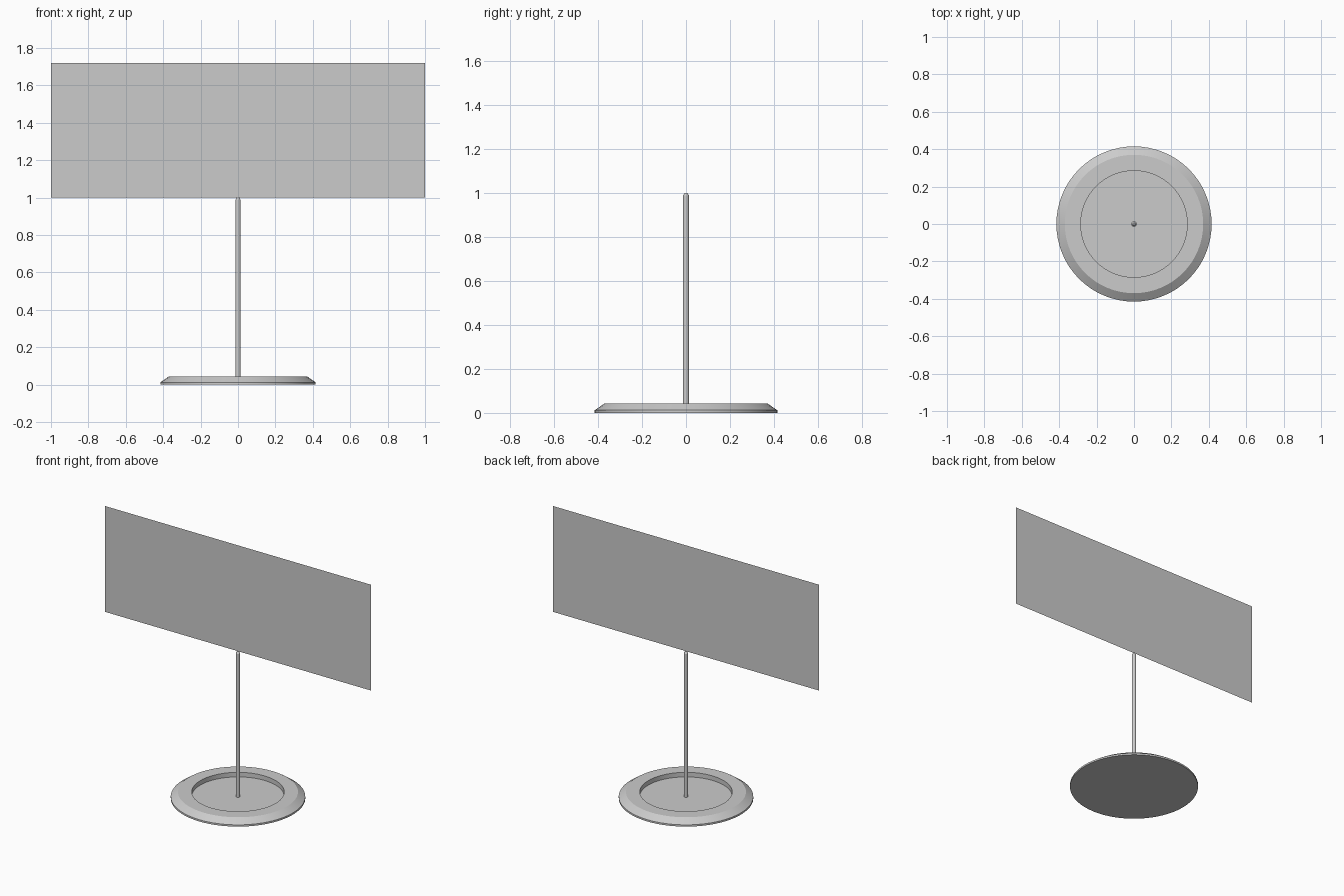
import bpy
import bmesh
import math

cube = bpy.data.objects.get("Cube")
if cube:
    bpy.data.objects.remove(cube, do_unlink=True)

grey = bpy.data.materials.new("light_grey")
grey.use_nodes = True
colour = (0.6, 0.6, 0.6, 1)
grey.diffuse_color = colour
grey.node_tree.nodes["Principled BSDF"].inputs["Base Color"].default_value = colour


def add_object(name, bm):
    mesh = bpy.data.meshes.new(name)
    bm.to_mesh(mesh)
    bm.free()
    mesh.materials.append(grey)
    obj = bpy.data.objects.new(name, mesh)
    bpy.context.collection.objects.link(obj)
    return obj


def lathe(name, profile, sides):
    """Spin an (radius, height) outline that starts and ends on the axis."""
    bm = bmesh.new()
    verts = [bm.verts.new((r, 0, z)) for r, z in profile]
    edges = [bm.edges.new(pair) for pair in zip(verts, verts[1:])]
    bmesh.ops.spin(bm, geom=verts + edges, cent=(0, 0, 0), axis=(0, 0, 1),
                   angle=math.tau, steps=sides, use_duplicate=False)
    bmesh.ops.remove_doubles(bm, verts=bm.verts, dist=0.0002)
    bmesh.ops.recalc_face_normals(bm, faces=bm.faces)
    obj = add_object(name, bm)
    bpy.ops.object.select_all(action="DESELECT")
    obj.select_set(True)
    bpy.context.view_layer.objects.active = obj
    bpy.ops.object.shade_smooth_by_angle(angle=math.radians(25))
    return obj


# Round foot: short lip, sloping edge, flat rim and a recessed well
lathe("base", [(0, 0), (0.415, 0), (0.415, 0.012), (0.37, 0.043),
               (0.285, 0.043), (0.285, 0.012), (0, 0.012)], 64)

# Slim post with a tapered tip
lathe("post", [(0, 0.01), (0.014, 0.01), (0.014, 0.987),
               (0.006, 1.0), (0, 1.0)], 16)

# Flat sign sheet standing on the post
bm = bmesh.new()
bm.faces.new([bm.verts.new((x, 0, z))
              for x, z in ((-1, 1), (1, 1), (1, 1.72), (-1, 1.72))])
add_object("sign_panel", bm)
